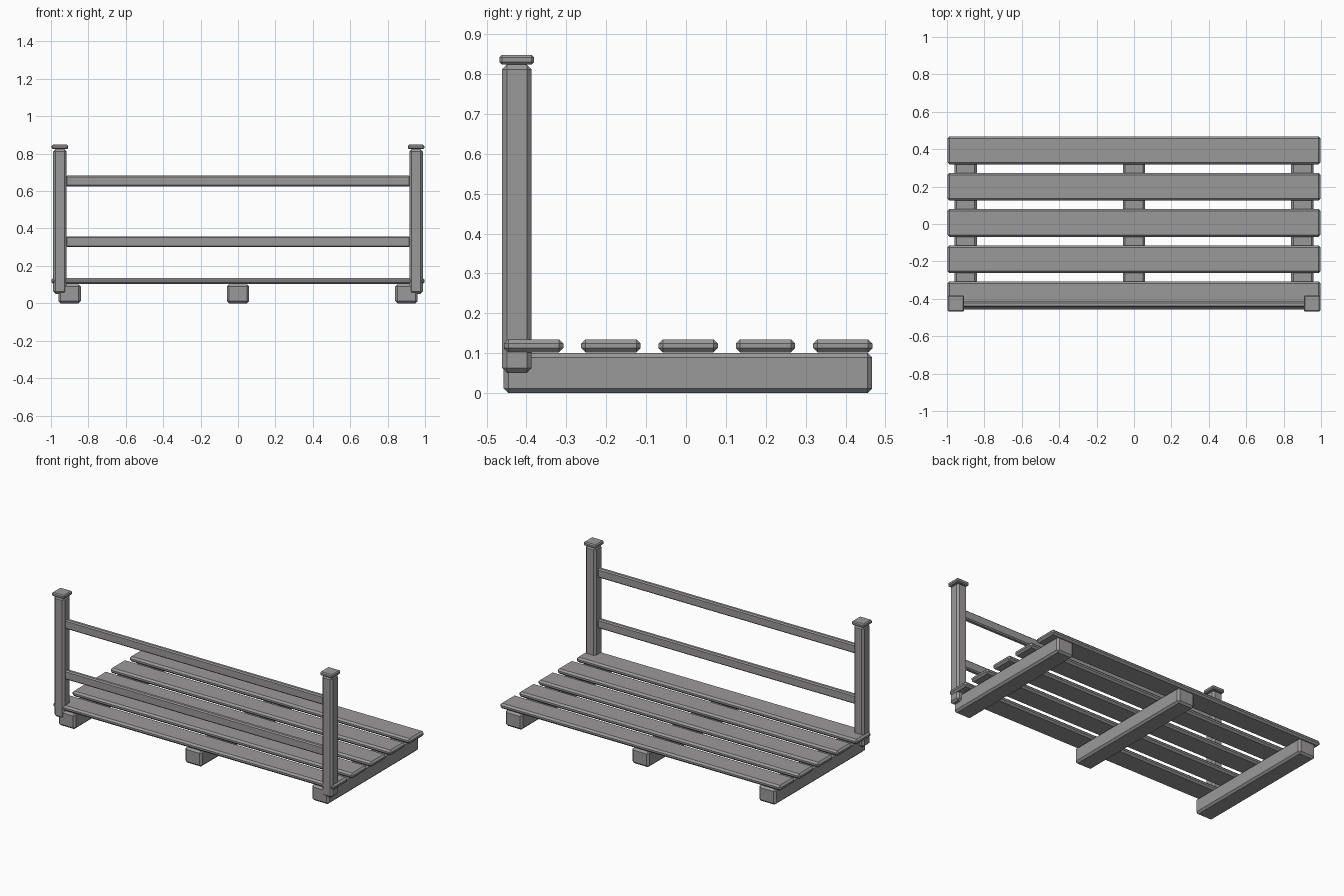
import bpy

if "Cube" in bpy.data.objects:
    bpy.data.objects.remove(bpy.data.objects["Cube"])

timber = bpy.data.materials.new("grey timber")
timber.diffuse_color = (0.33, 0.32, 0.32, 1)
timber.use_nodes = True
timber.node_tree.nodes["Principled BSDF"].inputs["Base Color"].default_value = timber.diffuse_color


def board(name, x, y, z, chamfer):
    """Chamfered block spanning the given (min, max) ranges."""
    spans = (x, y, z)
    bpy.ops.mesh.primitive_cube_add(size=1, location=[(a + b) / 2 for a, b in spans])
    ob = bpy.context.object
    ob.name = name
    ob.scale = [b - a for a, b in spans]
    bpy.ops.object.transform_apply(location=False, rotation=False, scale=True)
    ob.data.materials.append(timber)
    bevel = ob.modifiers.new("chamfer", 'BEVEL')
    bevel.width = chamfer
    bevel.segments = 1
    return ob


# Three bearers under the deck
for x in (-0.9, 0, 0.9):
    board("bearer", (x - 0.06, x + 0.06), (-0.457, 0.467), (0, 0.101), 0.012)

# Five deck planks
for i in range(5):
    y = -0.382 + i * 0.1938
    board("deck_plank", (-0.998, 0.998), (y - 0.0745, y + 0.0745), (0.102, 0.135), 0.011)

# Corner posts with caps
for s in (-1, 1):
    x = s * 0.952
    board("post", (x - 0.036, x + 0.036), (-0.461, -0.387), (0.051, 0.824), 0.012)
    board("post_cap", (x - 0.044, x + 0.044), (-0.468, -0.381), (0.824, 0.848), 0.006)

# Two railings between the posts
for z in (0.329, 0.654):
    board("rail", (-0.92, 0.92), (-0.445, -0.415), (z - 0.029, z + 0.029), 0.007)
